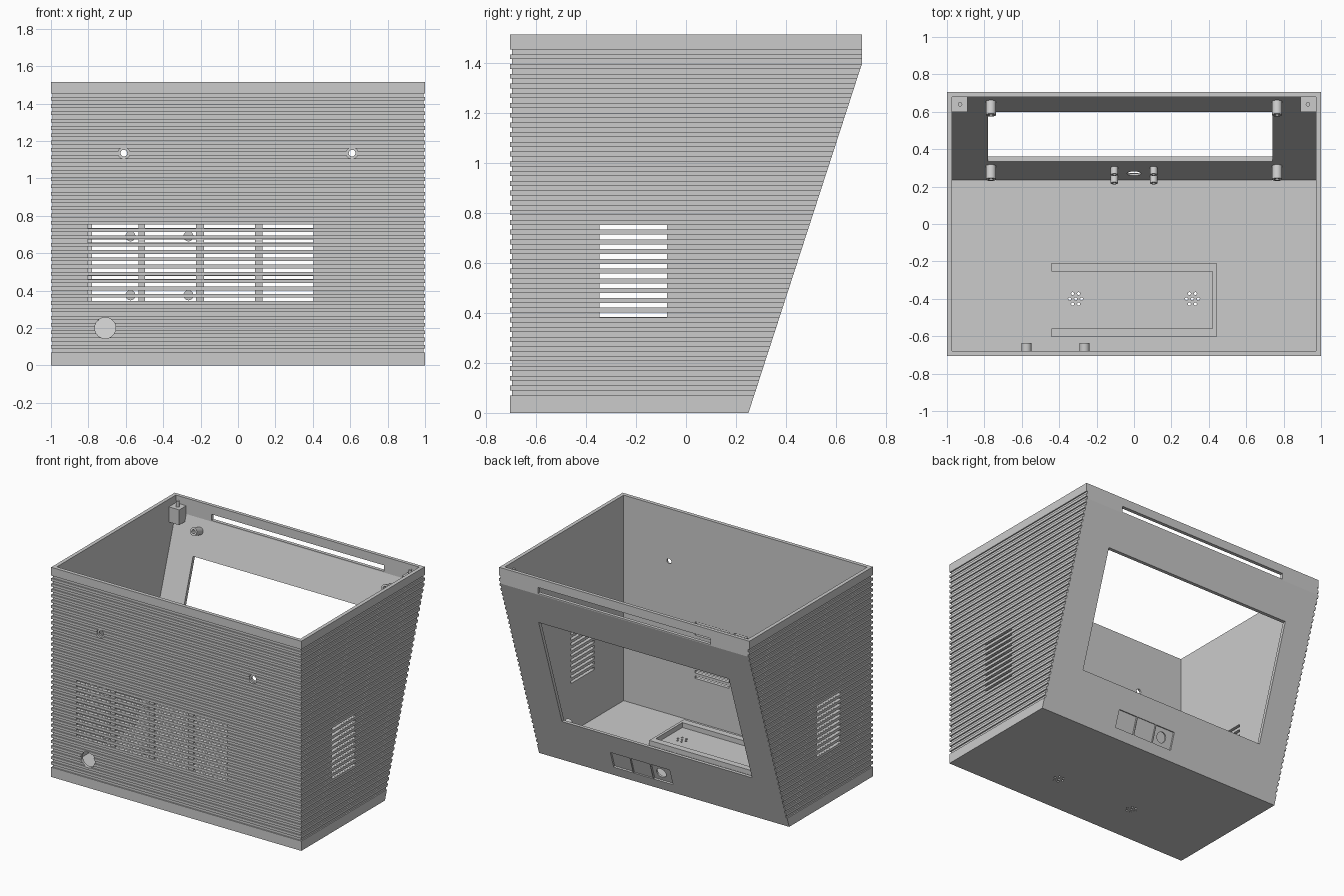
import bpy, bmesh, math
from mathutils import Matrix, Vector

if "Cube" in bpy.data.objects:
    bpy.data.objects.remove(bpy.data.objects["Cube"], do_unlink=True)

grey = bpy.data.materials.new("plain_grey")
grey.use_nodes = True
grey.diffuse_color = (0.6, 0.6, 0.6, 1)
grey.node_tree.nodes["Principled BSDF"].inputs["Base Color"].default_value = (0.6, 0.6, 0.6, 1)

# Main dimensions
HX, HY, TOP = 1.0, 0.705, 1.515
WALL = 0.027
SLOPE = 0.325
ANGLE = math.atan(SLOPE)
PITCH = 0.039
GROOVE = PITCH / 2
FIRST = 0.08                                        # centre of lowest groove
INWARD = Vector((0, -math.cos(ANGLE), math.sin(ANGLE)))


def outer_y(z):
    return 0.25 + SLOPE * z


def inner_y(z):
    return outer_y(z) - 0.025


def box(bm, x, y, z, matrix=Matrix()):
    """Box from (low, high) ranges."""
    size = [r[1] - r[0] for r in (x, y, z)]
    mid = [(r[1] + r[0]) / 2 for r in (x, y, z)]
    m = matrix @ Matrix.Translation(mid) @ Matrix.Diagonal((*size, 1))
    bmesh.ops.create_cube(bm, size=1, matrix=m)


def rod(bm, base, direction, r, length, bore=False, sides=32):
    """Cylinder from a base point, optionally with a blind hole in its tip."""
    direction = Vector(direction).normalized()
    turn = Vector((0, 0, 1)).rotation_difference(direction).to_matrix().to_4x4()
    m = Matrix.Translation(Vector(base) + direction * length / 2) @ turn
    made = bmesh.ops.create_cone(bm, cap_ends=True, segments=sides, radius1=r,
                                 radius2=r, depth=length, matrix=m)
    if bore:
        faces = {f for v in made["verts"] for f in v.link_faces}
        tip = max(faces, key=lambda f: f.calc_center_median().dot(direction))
        bmesh.ops.inset_individual(bm, faces=[tip], thickness=r * 0.5)
        bmesh.ops.inset_individual(bm, faces=[tip], thickness=r * 0.02)
        bmesh.ops.translate(bm, verts=tip.verts, vec=-direction * length * 0.7)


def prism(bm, points, offset):
    """Closed solid swept from a flat outline."""
    face = bm.faces.new([bm.verts.new(p) for p in points])
    moved = bmesh.ops.extrude_face_region(bm, geom=[face])
    verts = [v for v in moved["geom"] if isinstance(v, bmesh.types.BMVert)]
    bmesh.ops.translate(bm, verts=verts, vec=offset)


def finish(bm, name, smooth=False):
    bmesh.ops.recalc_face_normals(bm, faces=bm.faces)
    mesh = bpy.data.meshes.new(name)
    bm.to_mesh(mesh)
    bm.free()
    mesh.materials.append(grey)
    obj = bpy.data.objects.new(name, mesh)
    bpy.context.collection.objects.link(obj)
    bpy.ops.object.select_all(action="DESELECT")
    obj.select_set(True)
    bpy.context.view_layer.objects.active = obj
    if smooth:
        bpy.ops.object.shade_smooth_by_angle(angle=math.radians(35))
    return obj


def cut(target, bm):
    """Subtract the solids in bm from the target."""
    cutter = finish(bm, "cutter")
    cutter.hide_render = True
    mod = target.modifiers.new("cut", "BOOLEAN")
    mod.operation, mod.solver, mod.object = "DIFFERENCE", "EXACT", cutter
    bpy.context.view_layer.objects.active = target
    bpy.ops.object.modifier_apply(modifier=mod.name)
    bpy.data.objects.remove(cutter, do_unlink=True)


# Case shell: wedge-shaped solid, hollowed from the top
bm = bmesh.new()
side = [(-HY, 0), (0.25, 0), (HY, 1.4), (HY, TOP), (-HY, TOP)]
prism(bm, [(-HX, y, z) for y, z in side], (2 * HX, 0, 0))
shell = finish(bm, "case_shell")

bm = bmesh.new()
hx, hy = HX - WALL, HY - WALL
cavity = [(-hy, 0.03), (inner_y(0.03), 0.03), (inner_y(1.4), 1.4),
          (inner_y(1.4), 1.7), (-hy, 1.7)]
prism(bm, [(-hx, y, z) for y, z in cavity], (2 * hx, 0, 0))
cut(shell, bm)

# Grooves wrapping the front and both sides
bm = bmesh.new()
gx, gy, far = HX - 0.009, HY - 0.009, 1.1
ring = [(-far, 0.9), (-far, -0.9), (far, -0.9), (far, 0.9),
        (gx, 0.9), (gx, -gy), (-gx, -gy), (-gx, 0.9)]
for k in range(36):
    z = FIRST + k * PITCH - GROOVE / 2
    prism(bm, [(x, y, z) for x, y in ring], (0, 0, GROOVE))
cut(shell, bm)

# Ventilation slots in the groove bottoms
bm = bmesh.new()
for k in range(7, 18):
    z = FIRST + k * PITCH
    span = (z - 0.0092, z + 0.0092)
    for x in (-0.805, -0.497, -0.183, 0.13):
        box(bm, (x, x + 0.273), (-0.8, -0.6), span)
    if k > 7:
        for s in (-1, 1):
            box(bm, sorted((s * 0.9, s * 1.1)), (-0.346, -0.077), span)
cut(shell, bm)

# Screen window, top slit, cable hole, screw holes, speaker holes, button hole
bm = bmesh.new()
box(bm, (-0.78, 0.74), (0.2, 0.9), (0.338, 1.154))
box(bm, (-0.69, 0.69), (0.6, 0.9), (1.408, 1.452))
rod(bm, (-0.71, -0.8, 0.2), (0, 1, 0), 0.056, 0.2)
for s in (-1, 1):
    rod(bm, (s * 0.61, -0.8, 1.135), (0, 1, 0), 0.018, 0.2)
    rod(bm, (s * 0.312, -0.4, -0.1), (0, 0, 1), 0.008, 0.2, sides=12)
    for i in range(6):
        a = i * math.pi / 3
        rod(bm, (s * 0.312 + 0.032 * math.cos(a), -0.4 + 0.032 * math.sin(a), -0.1),
            (0, 0, 1), 0.008, 0.2, sides=12)
rod(bm, Vector((0, outer_y(0.13), 0.13)) - INWARD * 0.05, INWARD, 0.037, 0.1)
cut(shell, bm)

# Screw head recesses and the three control panel recesses
bm = bmesh.new()
for s in (-1, 1):
    rod(bm, (s * 0.61, -0.8, 1.135), (0, 1, 0), 0.031, 0.11)
panel = Matrix.Translation((0, outer_y(0.13), 0.13)) @ Matrix.Rotation(-ANGLE, 4, "X")
for x, depth in ((0.31, 0.012), (0.15, 0.008), (-0.01, 0.012)):
    box(bm, (x - 0.077, x + 0.077), (-depth, 0.05), (-0.063, 0.063), panel)
cut(shell, bm)

# Screen bosses on the sloping panel
bm = bmesh.new()
for s in (-1, 1):
    for z in (0.26, 1.32):
        base = Vector((s * 0.765, inner_y(z), z)) - INWARD * 0.01
        rod(bm, base, INWARD, 0.027, 0.085, bore=True)
finish(bm, "screen_bosses", True)

# Small posts around the button hole
bm = bmesh.new()
for s in (-1, 1):
    for z in (0.095, 0.235):
        base = Vector((s * 0.105, inner_y(z), z)) - INWARD * 0.01
        rod(bm, base, INWARD, 0.02, 0.05, bore=True)
finish(bm, "button_posts", True)

# Circuit board standoffs on the front wall
bm = bmesh.new()
for x in (-0.575, -0.265):
    for z in (0.375, 0.69):
        rod(bm, (x, -hy - 0.008, z), (0, 1, 0), 0.027, 0.05, bore=True)
finish(bm, "board_standoffs", True)

# Lid corner blocks with locating pins
bm = bmesh.new()
for s in (-1, 1):
    box(bm, sorted((s * 0.89, s * 0.98)), (0.6, 0.684), (1.35, 1.46))
    rod(bm, (s * 0.93, 0.64, 1.45), (0, 0, 1), 0.012, 0.05, sides=16)
finish(bm, "lid_corner_blocks", True)

# Battery tray rails and end stop on the floor
bm = bmesh.new()
for y in (-0.605, -0.255):
    box(bm, (-0.44, 0.42), (y, y + 0.047), (0.025, 0.065))
box(bm, (0.42, 0.44), (-0.605, -0.208), (0.025, 0.065))
finish(bm, "tray_rails")
